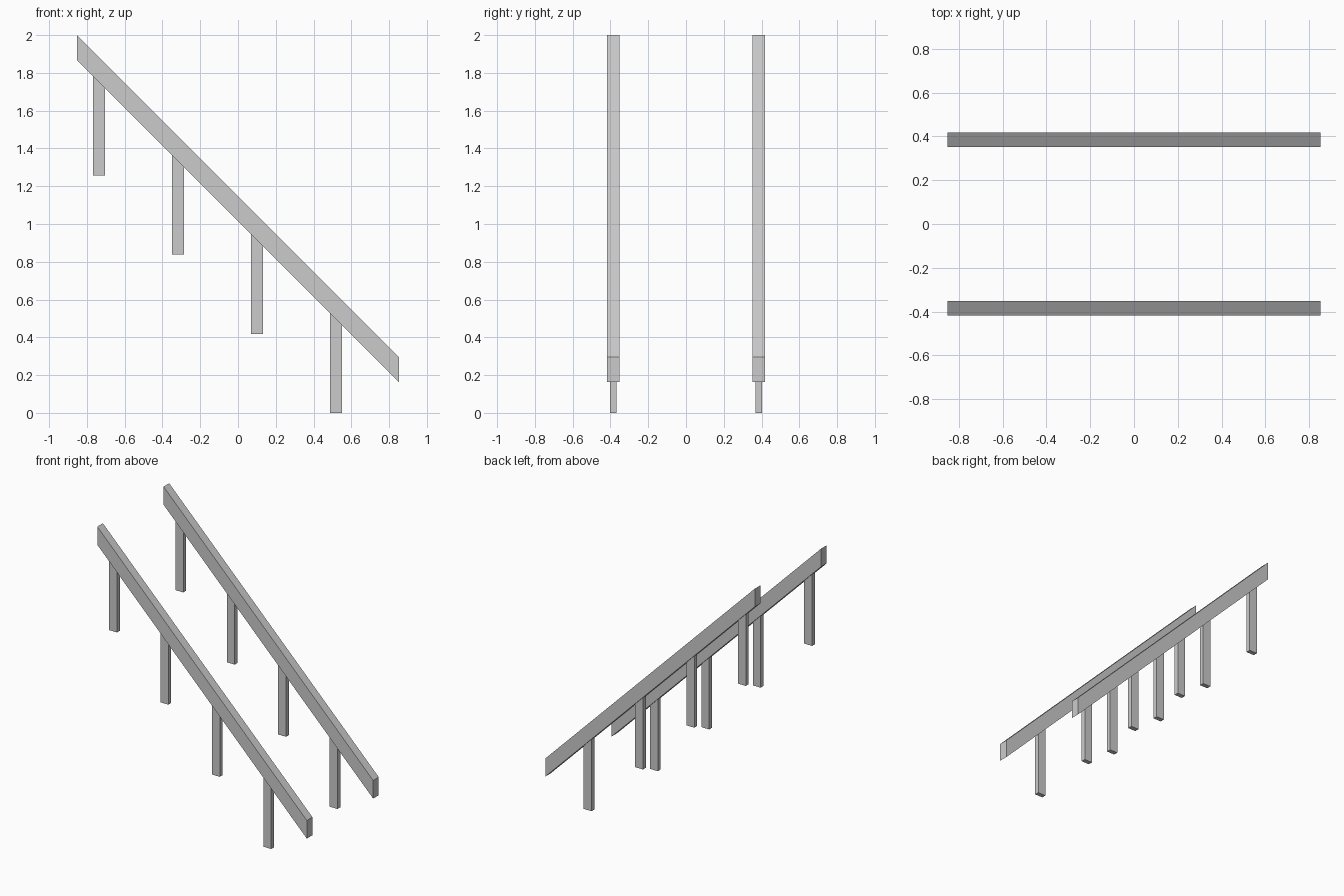
import bpy, bmesh

if "Cube" in bpy.data.objects:
    bpy.data.objects.remove(bpy.data.objects["Cube"])

HALF_X = 0.852       # half length of the handrail
RAIL_Y = 0.385       # centre line of each rail
UNDERSIDE = 1.015    # underside height at x = 0 (45 degree slope)
RAIL_H = 0.133       # vertical thickness of the rail


def extruded(name, profile, y, depth):
    """Extrude an x/z profile along y, centred on the given y."""
    bm = bmesh.new()
    face = bm.faces.new([bm.verts.new((x, y - depth / 2, z)) for x, z in profile])
    ext = bmesh.ops.extrude_face_region(bm, geom=[face])
    verts = [v for v in ext["geom"] if isinstance(v, bmesh.types.BMVert)]
    bmesh.ops.translate(bm, verts=verts, vec=(0, depth, 0))
    bmesh.ops.recalc_face_normals(bm, faces=bm.faces)
    mesh = bpy.data.meshes.new(name)
    bm.to_mesh(mesh)
    bm.free()
    obj = bpy.data.objects.new(name, mesh)
    bpy.context.collection.objects.link(obj)
    return obj


def under(x):
    return UNDERSIDE - x


for side, y in (("front", -RAIL_Y), ("back", RAIL_Y)):
    # Sloping handrail with plumb-cut ends
    a, b = -HALF_X, HALF_X
    extruded(f"{side}_handrail",
             [(a, under(a)), (b, under(b)), (b, under(b) + RAIL_H), (a, under(a) + RAIL_H)],
             y, 0.065)

    # Posts stepping down the stairs, tops cut to the rail's slope
    for i in range(4):
        x0 = -0.767 + 0.418 * i
        x1 = x0 + 0.064
        z0 = 0.4187 * (3 - i)
        extruded(f"{side}_post_{i + 1}",
                 [(x0, z0), (x1, z0), (x1, under(x1)), (x0, under(x0))],
                 y, 0.033)
